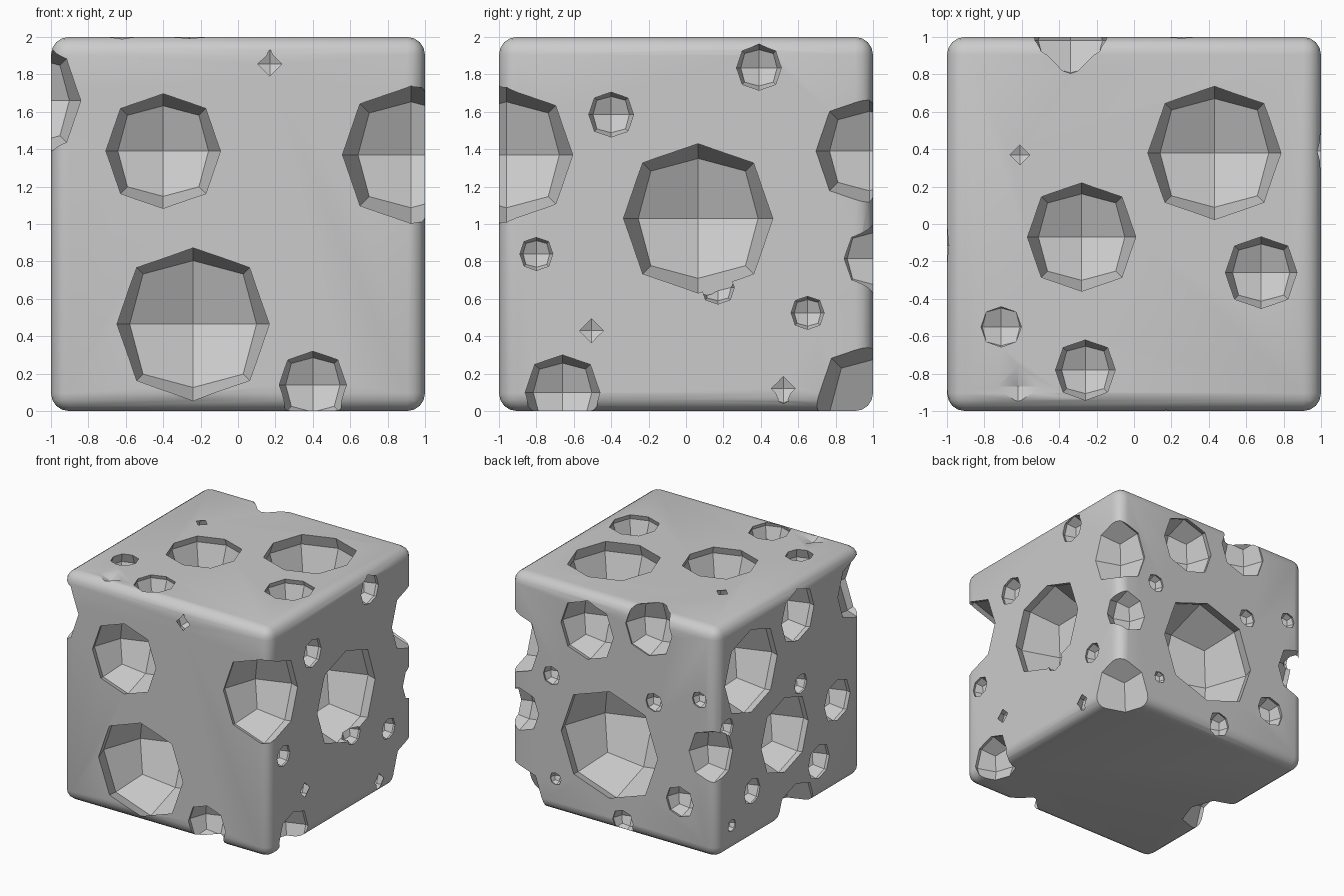
import bpy, bmesh, math
from mathutils import Vector

if "Cube" in bpy.data.objects:
    bpy.data.objects.remove(bpy.data.objects["Cube"])

# Blocky unit ball: cube with 2x2 quads per side, pushed toward a sphere
tmp = bmesh.new()
bmesh.ops.create_cube(tmp, size=2)
bmesh.ops.subdivide_edges(tmp, edges=list(tmp.edges), cuts=1, use_grid_fill=True)
bmesh.ops.recalc_face_normals(tmp, faces=list(tmp.faces))
tmp.verts.index_update()
BALL_VERTS = []
for v in tmp.verts:
    n = sum(abs(c) > 0.5 for c in v.co)
    BALL_VERTS.append(v.co * {1: 1.0, 2: 0.745, 3: 0.588}[n])
BALL_FACES = [[v.index for v in f.verts] for f in tmp.faces]
tmp.free()


def add_ball(bm, centre, r):
    vs = [bm.verts.new(co * r + Vector(centre)) for co in BALL_VERTS]
    for f in BALL_FACES:
        bm.faces.new([vs[i] for i in f])


# Holes per side: (u, v, radius, depth of centre below the surface)
front = [(-.40, 1.39, .325, .055), (-.24, .465, .455, .14), (.17, 1.855, .10, .078),
         (.40, .14, .195, .045)]
right = [(.065, 1.03, .43, .09), (-.40, 1.585, .13, .03), (.39, 1.835, .13, .03),
         (-.80, .84, .095, .02), (.65, .525, .095, .02), (.17, .66, .095, .02),
         (-.505, .43, .10, .078), (.52, .12, .10, .078), (-.66, .10, .21, .03)]
back = [(.255, 1.68, .27, .05), (-.34, 1.84, .23, .02), (.04, .735, .50, .10),
        (.60, 1.19, .085, .02), (-.39, 1.22, .085, .02), (-.83, 1.36, .075, .02),
        (-.64, .42, .14, .03), (-.09, .10, .105, .02), (.56, .30, .055, .01)]
left = [(-.115, 1.72, .24, .05), (.53, 1.48, .385, .07), (.065, .745, .345, .06),
        (-.66, .77, .19, .04), (-.405, .33, .155, .03), (-.155, 1.105, .09, .02),
        (.86, 1.10, .09, .02), (.515, .425, .115, .02), (.795, .23, .055, .01),
        (-.09, 0, .27, .03)]
top = [(.43, .38, .39, .10), (-.28, -.07, .31, .06), (.68, -.26, .205, .04),
       (-.26, -.78, .17, .03), (-.71, -.55, .135, .08), (-.61, .37, .10, .082),
       (-.62, -.87, .15, -.112)]
# Holes on vertical edges and the bottom corner: (x, y, z, radius)
corners = [(.925, -.96, 1.37, .38), (-1.14, -.94, 1.66, .32), (-.96, 1.0, .89, .23),
           (1.0, .98, 1.39, .285), (.91, 1.0, .815, .185), (1.03, 1.06, 0, .39)]

bm = bmesh.new()
for place, holes in ((lambda u, v, d: (u, d - 1, v), front),
                     (lambda u, v, d: (1 - d, u, v), right),
                     (lambda u, v, d: (u, 1 - d, v), back),
                     (lambda u, v, d: (d - 1, u, v), left),
                     (lambda u, v, d: (u, v, 2 - d), top)):
    for u, v, r, d in holes:
        add_ball(bm, place(u, v, d), r)
for x, y, z, r in corners:
    add_ball(bm, (x, y, z), r)
cut_mesh = bpy.data.meshes.new("hole_cutter")
bm.to_mesh(cut_mesh)
bm.free()
cutter = bpy.data.objects.new("hole_cutter", cut_mesh)
cutter.hide_render = True
bpy.context.collection.objects.link(cutter)

# Rounded block
bm = bmesh.new()
bmesh.ops.create_cube(bm, size=2)
bmesh.ops.translate(bm, verts=list(bm.verts), vec=(0, 0, 1))
bmesh.ops.bevel(bm, geom=list(bm.edges), offset=.095, segments=4, profile=.5, affect='EDGES')
for f in bm.faces:
    f.smooth = True
mesh = bpy.data.meshes.new("cheese_block")
bm.to_mesh(mesh)
bm.free()
block = bpy.data.objects.new("cheese_block", mesh)
bpy.context.collection.objects.link(block)

# Cut the holes and keep their facets flat
mod = block.modifiers.new("holes", 'BOOLEAN')
mod.operation = 'DIFFERENCE'
mod.solver = 'EXACT'
mod.use_self = True
mod.object = cutter
deps = bpy.context.evaluated_depsgraph_get()
result = bpy.data.meshes.new_from_object(block.evaluated_get(deps))
block.modifiers.clear()
block.data = result
result.set_sharp_from_angle(angle=math.radians(30))
bpy.data.objects.remove(cutter)
